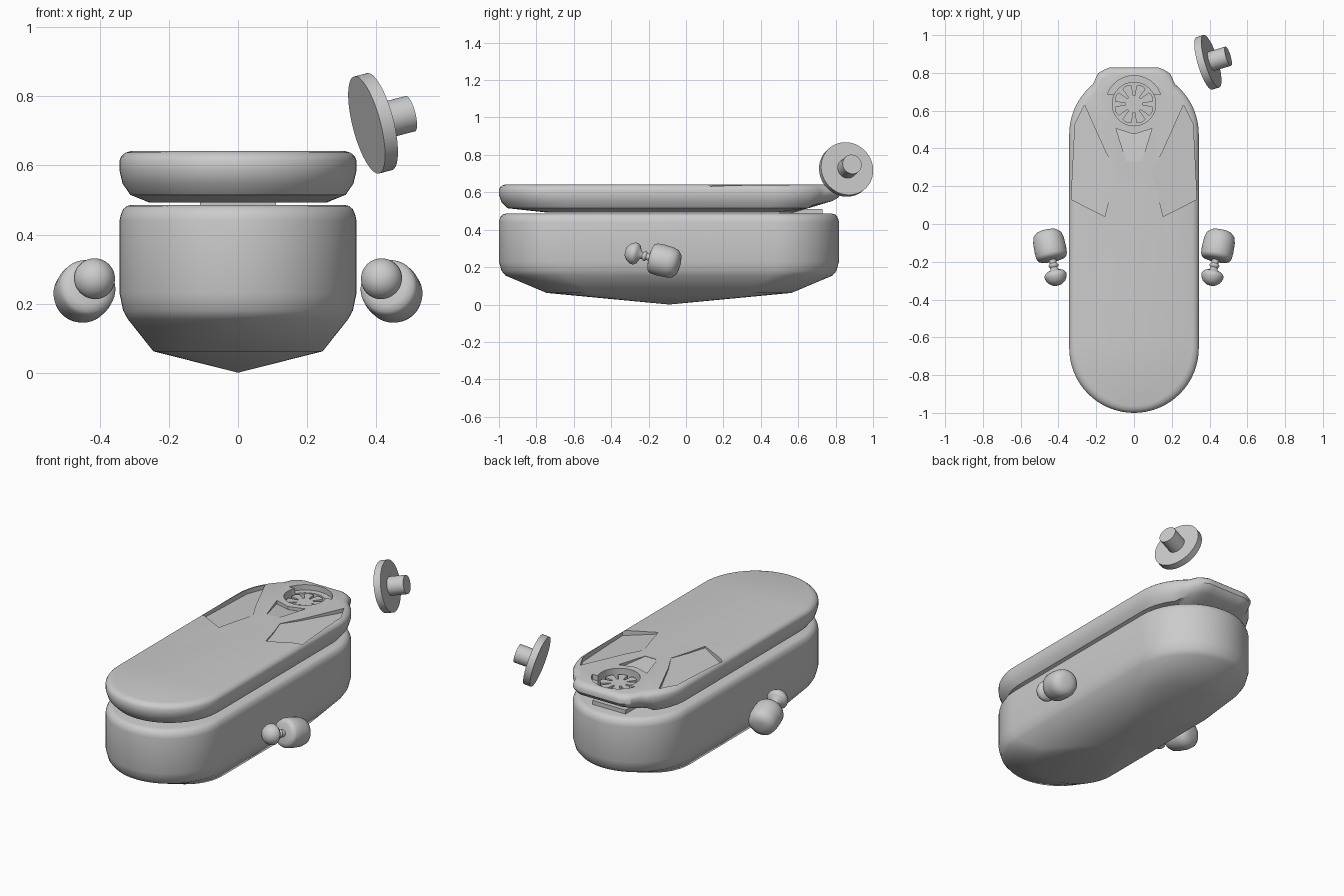
import bpy, bmesh
from math import sin, cos, pi, radians
from mathutils import Vector

if "Cube" in bpy.data.objects:
    bpy.data.objects.remove(bpy.data.objects["Cube"])

R, CY = 0.343, -0.09          # half width and middle of the hull outline


def finish(name, bm):
    bmesh.ops.recalc_face_normals(bm, faces=bm.faces)
    me = bpy.data.meshes.new(name)
    bm.to_mesh(me)
    bm.free()
    ob = bpy.data.objects.new(name, me)
    bpy.context.collection.objects.link(ob)
    return ob


def smooth(ob, angle=35):
    bpy.ops.object.select_all(action='DESELECT')
    ob.select_set(True)
    bpy.context.view_layer.objects.active = ob
    bpy.ops.object.shade_smooth_by_angle(angle=radians(angle))


def outline(flat_back=False, n=32):
    pts = []
    for cy, a0 in ((0.475, 0), (-0.657, pi)):
        for i in range(n + 1):
            a = a0 + pi * i / n
            x, y = R * cos(a), cy + R * sin(a)
            if flat_back and y > 0.5 and abs(x) < 0.2:
                y = max(y, 0.828 - 0.6 * max(0, abs(x) - 0.14))
            pts.append((x, y))
    return pts


def loft(name, pts, rings, apex=None, lift=False):
    """Stack scaled copies of an outline: rings are (scale x, scale y, z)."""
    bm = bmesh.new()
    loops = []
    for sx, sy, z in rings:
        loop = []
        for x, y in pts:
            yy = CY + (y - CY) * sy
            zz = z
            if lift and z < 0.6 and abs(x) < 0.26:
                zz += (0.6 - z) * 0.45 * min(1, max(0, (yy - 0.6) / 0.18))
            loop.append(bm.verts.new((x * sx, yy, zz)))
        loops.append(loop)
    n = len(pts)
    for a, b in zip(loops, loops[1:]):
        for i in range(n):
            j = (i + 1) % n
            bm.faces.new((a[i], a[j], b[j], b[i]))
    bm.faces.new(loops[-1])
    if apex:
        tip = bm.verts.new(apex)
        for i in range(n):
            bm.faces.new((tip, loops[0][(i + 1) % n], loops[0][i]))
    else:
        bm.faces.new(loops[0])
    return finish(name, bm)


def prism(name, pts, low, high):
    """Extruded polygon; low is a function giving the floor height."""
    bm = bmesh.new()
    a = [bm.verts.new((x, y, low(x, y))) for x, y in pts]
    b = [bm.verts.new((x, y, high)) for x, y in pts]
    bm.faces.new(a)
    bm.faces.new(b)
    for i in range(len(pts)):
        j = (i + 1) % len(pts)
        bm.faces.new((a[i], a[j], b[j], b[i]))
    return finish(name, bm)


def lathe(name, profile, origin, direction, n=40):
    """Revolve (radius, distance) points about an axis."""
    bm = bmesh.new()
    loops = []
    for r, t in profile:
        if r == 0:
            loops.append([bm.verts.new((0, 0, t))] * n)
        else:
            loops.append([bm.verts.new((r * cos(2 * pi * i / n), r * sin(2 * pi * i / n), t))
                          for i in range(n)])
    for a, b in zip(loops, loops[1:]):
        for i in range(n):
            j = (i + 1) % n
            quad = list(dict.fromkeys((a[i], a[j], b[j], b[i])))
            bm.faces.new(quad)
    rot = Vector(direction).to_track_quat('Z', 'Y').to_matrix()
    for v in bm.verts:
        v.co = rot @ v.co + Vector(origin)
    return finish(name, bm)


def circle(r, a0=0, a1=360, n=48, cy=0.635):
    return [(r * cos(radians(a0 + (a1 - a0) * i / n)),
             cy + r * sin(radians(a0 + (a1 - a0) * i / n))) for i in range(n)]


# Lower hull with a shallow pointed belly
hull = loft("lower_hull", outline(), [
    (0.715, 0.72, 0.062), (0.93, 0.962, 0.155), (0.97, 0.985, 0.18), (1, 1, 0.23),
    (1, 1, 0.44), (0.992, 0.997, 0.455), (0.97, 0.988, 0.473), (0.94, 0.975, 0.482),
    (0.9, 0.96, 0.486)], apex=(0, CY, 0))
smooth(hull, 40)

# Upper lid with flattened, lifted back end
lid = loft("upper_lid", outline(True), [
    (0.75, 0.73, 0.493), (0.91, 0.95, 0.515), (0.975, 0.985, 0.548), (1, 1, 0.585),
    (1, 1, 0.615), (0.985, 0.993, 0.627), (0.95, 0.98, 0.637), (0.9, 0.96, 0.642)], lift=True)

# Cutters: sloping side panels, centre panel, round well and its hood
panel = [(0.262, 0.63), (0.15, 0.38), (0.09, 0.27), (0.125, 0.16),
         (0.155, 0.04), (0.332, 0.13), (0.312, 0.53)]
cutters = [prism("panel_cut", [(s * x, y) for x, y in panel],
                 lambda x, y: 0.640 - 0.03 * (abs(x) - 0.09) / 0.24, 0.75) for s in (1, -1)]
cutters.append(prism("centre_cut", [(-0.095, 0.505), (0, 0.475), (0.095, 0.505), (0.04, 0.33), (-0.04, 0.33)],
                     lambda x, y: 0.640 - 0.02 * (y - 0.33) / 0.18, 0.75))
cutters.append(prism("hood_cut", circle(0.15, 20, 160) + [(-0.141, 0.686)],
                     lambda x, y: 0.61, 0.75))
cutters.append(prism("well_cut", circle(0.115), lambda x, y: 0.56, 0.75))
bpy.context.view_layer.objects.active = lid
for c in cutters:
    c.hide_render = True
    m = lid.modifiers.new(c.name, 'BOOLEAN')
    m.object, m.operation, m.solver = c, 'DIFFERENCE', 'EXACT'
    bpy.ops.object.modifier_apply(modifier=m.name)
    bpy.data.objects.remove(c)
smooth(lid, 30)

# Slotted wheel in the well
wheel = []
for k in range(8):
    for da, r in ((-17, 0.045), (-15, 0.1), (-7, 0.104), (0, 0.105), (7, 0.104), (15, 0.1), (17, 0.045)):
        a = radians(45 * k + 22.5 + da)
        wheel.append((r * cos(a), 0.635 + r * sin(a)))
prism("slotted_wheel", wheel, lambda x, y: 0.555, 0.61)

# Connecting plate between hull and lid
prism("hinge_plate", [(-0.11, 0.5), (0.11, 0.5), (0.11, 0.73), (-0.11, 0.73)],
      lambda x, y: 0.478, 0.51)

# Side knobs: small dome, beaded neck and barrel
knob = [(0, 0), (0.026, 0.005), (0.046, 0.02), (0.058, 0.042), (0.06, 0.058), (0.05, 0.072),
        (0.022, 0.086), (0.018, 0.098), (0.026, 0.106), (0.026, 0.114), (0.018, 0.121),
        (0.02, 0.14), (0.055, 0.143), (0.075, 0.149), (0.083, 0.165), (0.085, 0.2),
        (0.083, 0.25), (0.075, 0.28), (0.055, 0.298), (0.03, 0.304), (0, 0.305)]
for s, side in ((1, "right"), (-1, "left")):
    smooth(lathe(side + "_knob", knob, (s * 0.405, -0.325, 0.285), (s * 0.2, 1, -0.25)), 50)

# Floating cap: disc with a peg
axis, centre = Vector((0.93, 0.28, 0.24)).normalized(), Vector((0.391, 0.856, 0.722))
smooth(lathe("cap_disc", [(0, -0.02), (0.145, -0.02), (0.145, 0.02), (0, 0.02)], centre, axis, 64))
smooth(lathe("cap_peg", [(0, 0.01), (0.053, 0.01), (0.053, 0.116), (0, 0.116)], centre, axis))
